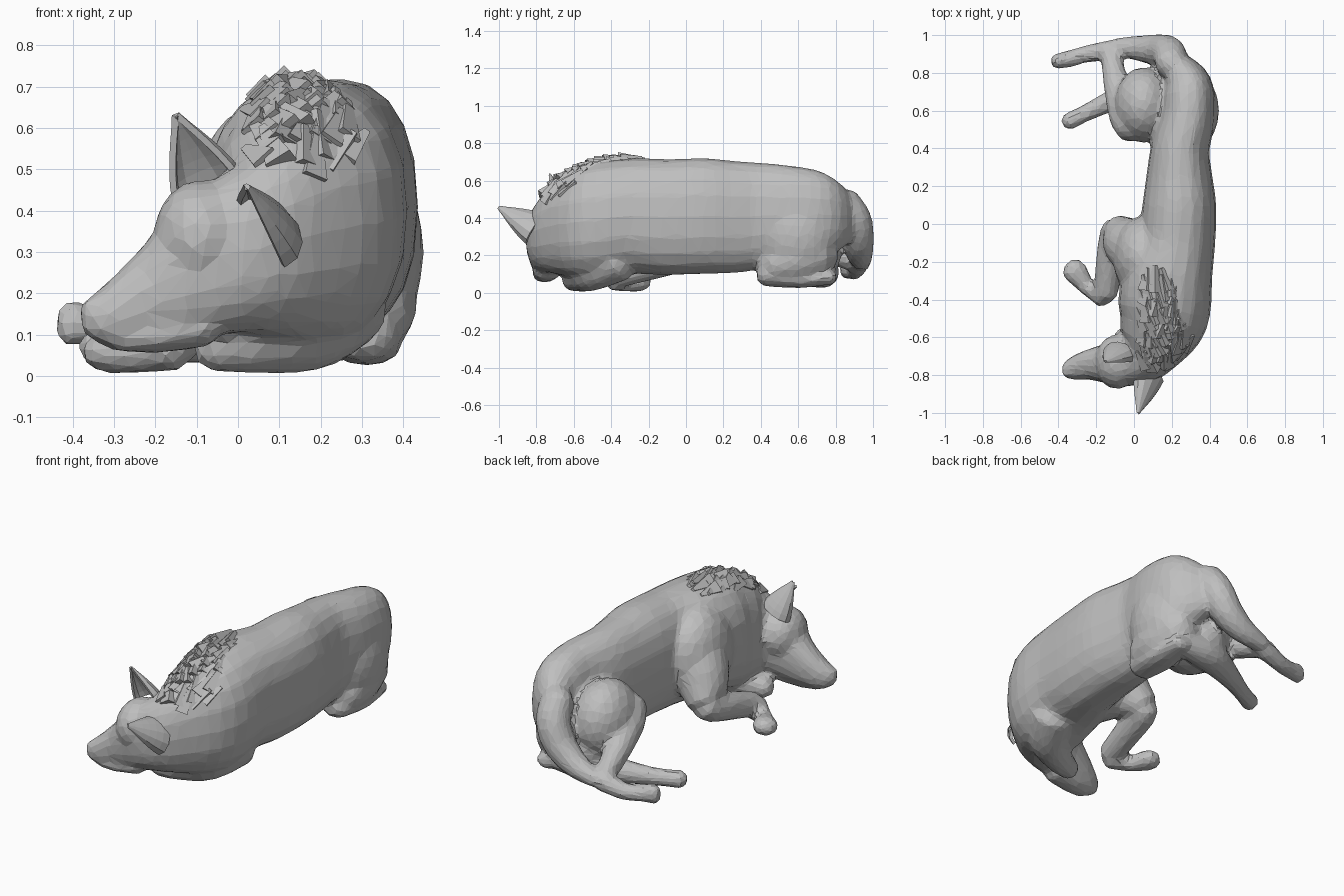
import bpy, bmesh, math, random
from mathutils import Vector

random.seed(4)
cube = bpy.data.objects.get("Cube")
if cube:
    bpy.data.objects.remove(cube)

fur = bpy.data.materials.new("grey fur")
fur.use_nodes = True
GREY = (0.52, 0.52, 0.52, 1)
fur.diffuse_color = GREY
fur.node_tree.nodes["Principled BSDF"].inputs["Base Color"].default_value = GREY
UP = Vector((0, 0, 1))


def make_object(name, bm):
    bmesh.ops.recalc_face_normals(bm, faces=bm.faces)
    mesh = bpy.data.meshes.new(name)
    bm.to_mesh(mesh)
    bm.free()
    mesh.materials.append(fur)
    obj = bpy.data.objects.new(name, mesh)
    bpy.context.collection.objects.link(obj)
    return obj


def spline(rows, steps=4):
    """Smooth the section list with a Catmull-Rom curve."""
    rows = [Vector(r) for r in rows]
    out = []
    for i in range(len(rows) - 1):
        a, b, c, d = rows[max(i - 1, 0)], rows[i], rows[i + 1], rows[min(i + 2, len(rows) - 1)]
        for k in range(steps):
            t = k / steps
            out.append((b * 2 + (c - a) * t + (a * 2 - b * 5 + c * 4 - d) * t ** 2
                        + (b * 3 - a - c * 3 + d) * t ** 3) / 2)
    return out + [rows[-1]]


def squared(v, power):
    return math.copysign(abs(v) ** power, v)


def loft(name, rows, upright=False, sides=20):
    """Closed tube through (x, y, z, side radius, up radius) sections."""
    rows = spline([r if len(r) == 5 else (*r, r[-1]) for r in rows])
    pts = [Vector(r[:3]) for r in rows]
    sizes = [(r[3], r[4]) for r in rows]
    power = 0.86 if upright else 1
    # rounded ends
    for end, nxt, place in ((0, 1, 0), (-1, -2, len(pts) + 1)):
        out = (pts[end] - pts[nxt]).normalized()
        if upright:
            out.z = 0
        a, b = sizes[end]
        pts.insert(place, pts[end] + out * min(a, b) * 0.6)
        sizes.insert(place, (a * 0.55, b * 0.55))
    bm = bmesh.new()
    rings = []
    for i, p in enumerate(pts):
        t = pts[min(i + 1, len(pts) - 1)] - pts[max(i - 1, 0)]
        if upright:
            t.z = 0
        t.normalize()
        side = t.cross(UP)
        side = side.normalized() if side.length > 0.05 else Vector((1, 0, 0))
        up = side.cross(t)
        ring = []
        for k in range(sides):
            a = math.tau * k / sides
            ring.append(bm.verts.new(p + side * squared(math.cos(a), power) * sizes[i][0]
                                     + up * squared(math.sin(a), power) * sizes[i][1]))
        rings.append(ring)
    for r, s in zip(rings, rings[1:]):
        for k in range(sides):
            j = (k + 1) % sides
            bm.faces.new((r[k], r[j], s[j], s[k]))
    bm.faces.new(rings[0])
    bm.faces.new(rings[-1])
    return make_object(name, bm)


def blob(name, centre, radii):
    bm = bmesh.new()
    bmesh.ops.create_icosphere(bm, subdivisions=3, radius=1)
    bmesh.ops.scale(bm, vec=radii, verts=bm.verts)
    bmesh.ops.translate(bm, vec=centre, verts=bm.verts)
    return make_object(name, bm)


def ear(name, base, tip, opening, width):
    """Pointed shell, open on one side."""
    base, axis = Vector(base), Vector(tip) - Vector(base)
    back = -Vector(opening)
    back = (back - axis * back.dot(axis) / axis.length_squared).normalized()
    side = axis.normalized().cross(back)
    bm = bmesh.new()
    rows = []
    for i in range(7):
        u = i / 6
        r = width * max(1 - u ** 1.3, 0.03)
        rows.append([bm.verts.new(base + axis * u + (back * math.cos(a) * 0.7 + side * math.sin(a)) * r)
                     for a in [math.radians(-105 + 30 * k) for k in range(8)]])
    for r, s in zip(rows, rows[1:]):
        for k in range(7):
            bm.faces.new((r[k], r[k + 1], s[k + 1], s[k]))
    obj = make_object(name, bm)
    mod = obj.modifiers.new("thickness", "SOLIDIFY")
    mod.thickness = 0.016
    mod.offset = 0


# Trunk, neck and head, from rump to nose
TRUNK = [(.21, .86, .40, .07, .14), (.28, .74, .415, .13, .225), (.285, .58, .415, .145, .262),
         (.245, .4, .41, .155, .285), (.24, .25, .405, .175, .3), (.24, .1, .41, .195, .31),
         (.225, -.1, .405, .205, .31), (.175, -.3, .41, .24, .31), (.15, -.5, .38, .24, .315),
         (.075, -.65, .35, .18, .26), (0, -.715, .31, .145, .205), (-.1, -.735, .27, .118, .18),
         (-.17, -.74, .235, .1, .155), (-.23, -.745, .195, .083, .12), (-.3, -.76, .155, .068, .085),
         (-.35, -.775, .14, .05, .056)]
parts = [loft("trunk", TRUNK, upright=True)]
parts.append(blob("skull", (-.09, -.73, .335), (.115, .145, .14)))
parts.append(loft("lower_jaw", [(-.08, -.74, .12, .08, .05), (-.2, -.755, .095, .065, .04),
                                (-.3, -.77, .085, .045, .025)]))
parts.append(blob("nose", (-.36, -.778, .16), (.025, .035, .03)))

# Forelegs
parts.append(blob("left_shoulder", (.04, -.18, .4), (.15, .22, .25)))
parts.append(loft("left_foreleg", [(.04, -.15, .4, .16), (-.04, -.09, .28, .135), (-.1, -.04, .19, .08),
                                   (-.125, -.18, .145, .075), (-.15, -.37, .09, .065)]))
parts.append(loft("left_forepaw", [(-.16, -.38, .075, .065), (-.25, -.33, .05, .045), (-.305, -.26, .055, .065, .05),
                                   (-.335, -.23, .06, .06, .045)]))
parts.append(loft("right_foreleg", [(.25, -.36, .18, .12), (.17, -.5, .11, .1), (.03, -.58, .08, .075),
                                    (-.07, -.61, .065, .055)]))

# Hind legs
parts.append(blob("left_thigh", (.05, .63, .34), (.155, .2, .21)))
parts.append(blob("groin", (.12, .63, .2), (.17, .2, .14)))
parts.append(loft("left_shin", [(0, .52, .38, .1), (-.045, .58, .32, .09), (-.095, .75, .23, .068),
                                (-.125, .91, .16, .053)]))
parts.append(loft("left_hind_foot", [(-.125, .92, .15, .055), (-.25, .9, .115, .045), (-.34, .875, .12, .045),
                                     (-.415, .86, .13, .04, .058)]))
parts.append(blob("right_haunch", (.305, .6, .3), (.145, .21, .24)))
parts.append(loft("right_thigh", [(.28, .72, .22, .13, .13), (.3, .58, .18, .135, .14), (.3, .46, .14, .11, .1)]))
parts.append(loft("right_shin", [(.3, .42, .1, .085, .065), (.31, .6, .07, .085, .045), (.32, .78, .085, .06, .04)]))
parts.append(loft("right_hind_foot", [(.3, .74, .1, .06), (.1, .73, .11, .085), (-.1, .66, .09, .06),
                                      (-.25, .59, .075, .045), (-.35, .54, .07, .048)]))

# Tail curling round the rump
parts.append(loft("tail", [(.2, .84, .49, .085), (.185, .905, .39, .09), (.13, .92, .28, .085),
                           (.03, .93, .2, .068), (-.1, .94, .155, .045)]))

# Fuse everything into one skin with faceted modelling
bpy.ops.object.select_all(action="DESELECT")
for p in parts:
    p.select_set(True)
bpy.context.view_layer.objects.active = parts[0]
bpy.ops.object.join()
body = bpy.context.view_layer.objects.active
body.name = "body_and_legs"
mod = body.modifiers.new("fuse", "REMESH")
mod.mode = "VOXEL"
mod.voxel_size = 0.016
mod = body.modifiers.new("soften", "SMOOTH")
mod.factor = 0.5
mod.iterations = 5
mod = body.modifiers.new("facets", "DECIMATE")
mod.ratio = 0.1

# Ears
ear("right_ear", (.07, -.8, .34), (.02, -1, .455), (-.8, -.1, -.6), .1)
ear("left_ear", (-.075, -.69, .46), (-.15, -.73, .63), (-.3, -1, .1), .085)

# Ragged mane: overlapping tufts rooted on the skin, thickest along the crest
skin = body.evaluated_get(bpy.context.evaluated_depsgraph_get())
bm = bmesh.new()
for row in range(11):
    y = -.72 + row * .043
    for col in range(6):
        x = .05 + col * .05 + random.uniform(-.02, .02)
        hit, spot, normal, _ = skin.ray_cast(Vector((x, y, 2)), -UP)
        if not hit or normal.z < .45 or x > .32 - row * .012:
            continue
        crest = max(0, 1 - abs(x - .11) / .1)
        lean = Vector((random.uniform(-.4, .4), 1, 0))
        lean = (lean - normal * (lean.dot(normal) - random.uniform(.05, .25))).normalized()
        tuft = bmesh.ops.create_cone(bm, cap_ends=True, segments=4, radius1=.042 + .01 * crest, radius2=.012,
                                     depth=random.uniform(.1, .15))["verts"]
        bmesh.ops.rotate(bm, verts=tuft, matrix=lean.to_track_quat("Z", "Y").to_matrix())
        bmesh.ops.translate(bm, vec=spot + normal * (.012 * crest - .016), verts=tuft)
make_object("mane", bm)

# Soft shading with crisp creases
bpy.ops.object.select_all(action="DESELECT")
body.select_set(True)
bpy.context.view_layer.objects.active = body
bpy.ops.object.shade_smooth_by_angle(angle=math.radians(22))
